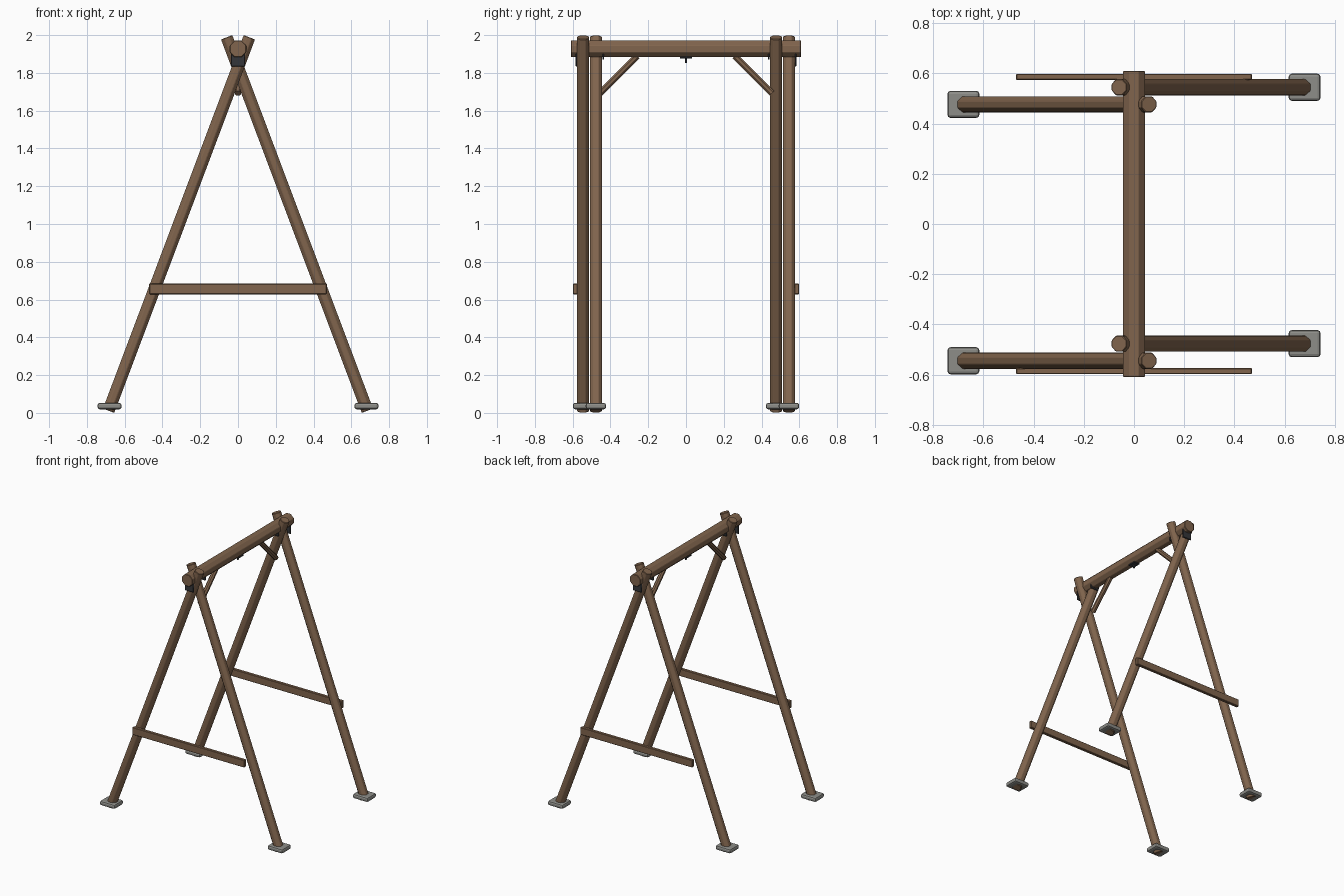
import bpy, math
from mathutils import Vector, Matrix

if "Cube" in bpy.data.objects:
    bpy.data.objects.remove(bpy.data.objects["Cube"])


def material(name, rgb):
    m = bpy.data.materials.new(name)
    m.diffuse_color = (*rgb, 1)
    m.use_nodes = True
    m.node_tree.nodes["Principled BSDF"].inputs["Base Color"].default_value = m.diffuse_color
    return m


WOOD = material("wood", (0.22, 0.13, 0.075))
METAL = material("dark_metal", (0.035, 0.037, 0.042))
STONE = material("stone", (0.27, 0.27, 0.25))


def bevel(o, width, segments=1):
    b = o.modifiers.new("bevel", 'BEVEL')
    b.width, b.segments = width, segments


def pole(name, a, b, width, mat=WOOD, chamfer=0.003):
    """Eight-sided pole from a to b, 'width' across flats, flats facing its side axes."""
    a, b = Vector(a), Vector(b)
    z = (b - a).normalized()
    side = Vector((1, 0, 0)) if abs(z.y) > 0.1 else Vector((0, 1, 0))
    y = side
    x = y.cross(z)
    bpy.ops.mesh.primitive_cylinder_add(
        vertices=8, radius=width / 2 / math.cos(math.pi / 8), depth=(b - a).length)
    o = bpy.context.object
    o.name = name
    o.data.transform(Matrix.Rotation(math.pi / 8, 4, 'Z'))
    o.matrix_world = Matrix.Translation((a + b) / 2) @ Matrix((x, y, z)).transposed().to_4x4()
    o.data.materials.append(mat)
    if chamfer:
        bevel(o, chamfer)
    return o


def box(name, loc, size, mat, width=0.003, segments=1):
    bpy.ops.mesh.primitive_cube_add(size=1, location=loc)
    o = bpy.context.object
    o.name = name
    o.data.transform(Matrix.Diagonal((*size, 1)))
    o.data.materials.append(mat)
    bevel(o, width, segments)
    return o


# Top beam
pole("top_beam", (0, -0.61, 1.927), (0, 0.61, 1.927), 0.088)

# End frames: the back one is the front one turned half way round
for end, s in (("front", 1), ("back", -1)):
    # Crossed legs, side by side, each through a foot pad
    for label, d, y in (("outer", -1, -0.545), ("inner", 1, -0.477)):
        pole(f"{end}_{label}_leg", (s * d * 0.685, s * y, 0.0115),
             (-s * d * 0.06, s * y, 1.9885), 0.064)
        box(f"{end}_{label}_foot_pad", (s * d * 0.68, s * y, 0.036),
            (0.127, 0.108, 0.034), STONE, 0.012, 2)
    # Cross rail
    box(f"{end}_cross_rail", (0, -s * 0.586, 0.656), (0.94, 0.024, 0.056), WOOD)
    # Diagonal brace under the beam
    pole(f"{end}_brace", (0, -s * 0.455, 1.692), (0, -s * 0.258, 1.89), 0.034, chamfer=0)
    # Metal plates clamping the leg crossing
    box(f"{end}_outer_plate", (0, -s * 0.581, 1.882), (0.074, 0.01, 0.095), METAL)
    box(f"{end}_inner_plate", (0, -s * 0.438, 1.895), (0.07, 0.01, 0.05), METAL)

# Hanger plate and stud under the middle of the beam
box("hanger_plate", (0, 0, 1.881), (0.05, 0.066, 0.01), METAL, 0.002)
pole("hanger_stud", (0, 0, 1.853), (0, 0, 1.88), 0.012, METAL, 0)
